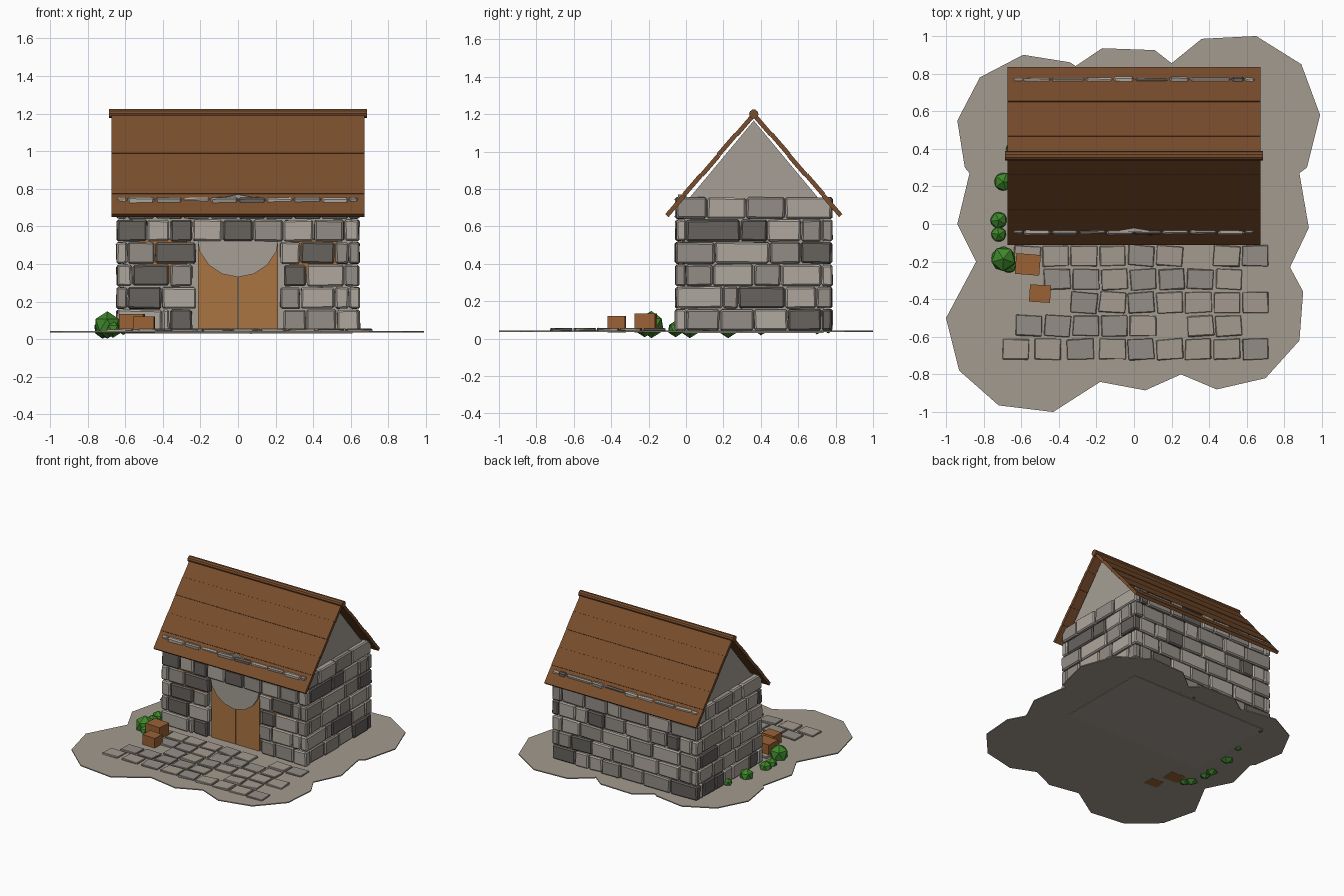
import bpy, bmesh, random
from math import atan2, hypot
from mathutils import Vector, Matrix

random.seed(4)
if "Cube" in bpy.data.objects:
    bpy.data.objects.remove(bpy.data.objects["Cube"], do_unlink=True)


def material(name, r, g, b):
    mat = bpy.data.materials.new(name)
    mat.use_nodes = True
    col = tuple((c / 255) ** 2.2 for c in (r, g, b)) + (1,)
    mat.diffuse_color = col
    bsdf = mat.node_tree.nodes["Principled BSDF"]
    bsdf.inputs["Base Color"].default_value = col
    bsdf.inputs["Roughness"].default_value = 0.9
    return mat


LIGHT = material("light stone", 172, 165, 156)
MID = material("mid stone", 146, 140, 133)
DARK = material("dark stone", 102, 98, 94)
PLASTER = material("plaster", 164, 157, 148)
EARTH = material("earth", 162, 153, 142)
ROOF = material("roof wood", 120, 78, 48)
DOOR = material("door wood", 170, 116, 68)
CRATE = material("crate wood", 152, 98, 56)
LEAF = material("leaf green", 64, 134, 46)
STONES = [LIGHT, MID, DARK]


def finish(name, bm, mats, bevel=0):
    bmesh.ops.recalc_face_normals(bm, faces=bm.faces)
    mesh = bpy.data.meshes.new(name)
    bm.to_mesh(mesh)
    bm.free()
    for m in mats:
        mesh.materials.append(m)
    obj = bpy.data.objects.new(name, mesh)
    bpy.context.collection.objects.link(obj)
    if bevel:
        mod = obj.modifiers.new("worn edges", "BEVEL")
        mod.width = bevel
        mod.segments = 1
    return obj


def add_box(bm, centre, size, rot=None, index=0, wobble=0):
    mat = Matrix.Translation(centre) @ (rot or Matrix()) @ Matrix.Diagonal((*size, 1))
    verts = bmesh.ops.create_cube(bm, size=1, matrix=mat)["verts"]
    for v in verts:
        v.co += Vector([random.uniform(-wobble, wobble) for _ in range(3)])
    for f in {f for v in verts for f in v.link_faces}:
        f.material_index = index


def box(name, lo, hi, mat, bevel=0):
    lo, hi = Vector(lo), Vector(hi)
    bm = bmesh.new()
    add_box(bm, (lo + hi) / 2, hi - lo)
    return finish(name, bm, [mat], bevel)


def prism(name, points, axis, lo, hi, mat):
    """Extrude a flat outline along an axis (x, y or z)."""
    def place(p, h):
        return {"x": (h, *p), "y": (p[0], h, p[1]), "z": (*p, h)}[axis]
    bm = bmesh.new()
    face = bm.faces.new([bm.verts.new(place(p, lo)) for p in points])
    new = bmesh.ops.extrude_face_region(bm, geom=[face])["geom"]
    move = Vector(place((0, 0), hi - lo))
    bmesh.ops.translate(bm, vec=move, verts=[v for v in new if isinstance(v, bmesh.types.BMVert)])
    return finish(name, bm, [mat])


# Ground patch
outline = [(-.94, .55), (-.82, .78), (-.59, .9), (-.34, .86), (-.31, .84), (-.17, .935), (.11, .925),
           (.2, .855), (.36, .985), (.65, 1), (.89, .85), (.99, .58), (.92, .3), (.88, .27), (.93, -.02),
           (.83, -.23), (.9, -.36), (.88, -.62), (.7, -.82), (.44, -.88), (.25, -.8), (.06, -.885),
           (-.18, -.84), (-.43, -1), (-.72, -.965), (-.93, -.78), (-1, -.5), (-.84, -.2), (-.94, 0),
           (-.875, .27), (-.9, .3)]
prism("ground", outline, "z", .034, .042, EARTH)

# Inner walls and gables
BASE, TOP, MIDY = .04, .757, .3625
HX, HY, DEPTH = .645, .418, .055
box("inner_walls", (-.61, -.01, .03), (.61, .735, .74), PLASTER)
prism("gables", [(0, .73), (.725, .73), (MIDY, 1.165)], "x", -.605, .605, PLASTER)


# Stone courses: every run of one letter is a stone, a dot is an opening
def runs(row):
    start = 0
    for i in range(1, len(row) + 1):
        if i == len(row) or row[i] != row[start]:
            yield start, i, row[start]
            start = i


def random_row(length):
    row, flip = "", False
    while len(row) < length:
        letter = random.choice("LLLLMMMD")
        row += (letter.lower() if flip else letter) * random.randint(3, 6)
        flip = not flip
    return row[:length]


def stone_wall(name, rows, along, out, half, reach, full_on):
    along, out = Vector(along), Vector(out)
    turn = Matrix((along, out, (0, 0, 1))).transposed().to_4x4()
    pitch = (TOP - BASE) / len(rows)
    bm = bmesh.new()
    for r, row in enumerate(rows):
        span = half if r % 2 == full_on else half - DEPTH
        cell = 2 * span / len(row)
        for a, b, letter in runs(row):
            if letter == ".":
                continue
            deep = DEPTH + random.uniform(-.006, .004)
            centre = Vector((0, MIDY, BASE + (r + .5) * pitch))
            centre += along * ((a + b) / 2 * cell - span) + out * (reach - DEPTH + deep / 2)
            size = ((b - a) * cell - .006, deep, pitch - .006)
            add_box(bm, centre, size, turn, "LMD".index(letter.upper()), .003)
    return finish(name, bm, STONES, .009)


gap = "." * 12
front = ["LLLLLLlDDD" + gap + "MMMmmmmLLL", "DDDDDLLLLL" + gap + "MMMlllllLL",
         "LLDDDDDMMM" + gap + "DDDLLLLLMM", "MMMMDDDDDD" + gap + "LLLDDDDDMM",
         "DDDDLLLDDDLLLLDDDDMMMMLLLLMMMMLL", "LLLLMMMMllllMMMMDDDDLLLLmmmmLLLL"]
right = ["MMMMMmmmmmLLLLLDDDDD", "LLLLLLmmDDDDDDLLLLMM", "MMMMLLLLLLMMMMLLLLLL",
         "MMMMMLLLLLLLMMMMDDDD", "DDDDDDDDddddLLLLLMMM", "MMMMLLLLLmmmmmLLLLLL"]
stone_wall("front_wall", front, (1, 0, 0), (0, -1, 0), HX, HY, 0)
stone_wall("back_wall", [random_row(32) for _ in front], (1, 0, 0), (0, 1, 0), HX, HY, 0)
stone_wall("east_wall", right, (0, 1, 0), (1, 0, 0), HY, HX, 1)
stone_wall("west_wall", [random_row(20) for _ in right], (0, 1, 0), (-1, 0, 0), HY, HX, 1)

# Door leaves with a round panel above, and shutters behind the stones
for side, name in ((-1, "door_leaf_right"), (1, "door_leaf_left")):
    xs = sorted((side * .003, side * .212))
    box(name, (xs[0], -.03, .045), (xs[1], 0, .56), DOOR)
    box("shutter", (side * .4 - .13, -.04, .3), (side * .4 + .13, -.02, .53), DOOR)
bm = bmesh.new()
bmesh.ops.create_cone(bm, cap_ends=True, segments=16, radius1=.22, radius2=.22, depth=.045,
                      matrix=Matrix.Translation((0, -.02, .55)) @ Matrix.Rotation(atan2(1, 0), 4, "X"))
finish("arch_panel", bm, [PLASTER])

# Roof boards on both slopes, and the ridge pole
RUN, DROP, BOARDS = .465, .54, 5
slope = hypot(RUN, DROP)
for side, name in ((-1, "roof_front"), (1, "roof_back")):
    bm = bmesh.new()
    tilt = Matrix.Rotation(-side * atan2(DROP, RUN), 4, "X")
    for i in range(BOARDS):
        t = (i + .5) / BOARDS
        lift = .003 * (i % 2)
        centre = Vector((0, MIDY + side * RUN * t, 1.197 - DROP * t)) + tilt @ Vector((0, 0, lift))
        add_box(bm, centre, (1.346, slope / BOARDS - .001, .024), tilt)
    finish(name, bm, [ROOF])
bm = bmesh.new()
bmesh.ops.create_cone(bm, cap_ends=True, segments=10, radius1=.025, radius2=.025, depth=1.37,
                      matrix=Matrix.Translation((0, MIDY, 1.2)) @ Matrix.Rotation(atan2(1, 0), 4, "Y"))
finish("ridge_pole", bm, [ROOF])

# Paving in front of the door: x marks a slab
paving = ["xxxxxx.xx", ".xxxxxxx", "..xxxxxxx", "xxxxx.xx", "xxxxxxxxx"]
bm = bmesh.new()
for r, row in enumerate(paving):
    shift = -.57 if r % 2 == 0 else -.56
    for i, mark in enumerate(row):
        if mark == "x":
            spin = Matrix.Rotation(random.uniform(-.08, .08), 4, "Z")
            x = shift + i * .152 - (.06 if r == 4 and i < 3 else 0) * (1 - i / 3)
            add_box(bm, (x, -.17 - r * .124, .047), (.138, .108, .014), spin,
                    random.choice((0, 0, 1)), .004)
finish("paving", bm, [EARTH, MID], .003)

# Crates
for x, y, w, d, top, turn in ((-.565, -.215, .13, .11, .135, -.08), (-.5, -.37, .112, .092, .12, -.06)):
    bm = bmesh.new()
    add_box(bm, (x, y, (top + .033) / 2), (w, d, top - .033), Matrix.Rotation(turn, 4, "Z"))
    finish("crate", bm, [CRATE])

# Bushes and small tufts along the walls
bushes = [(-.695, -.185, .073), (-.665, -.22, .045), (-.72, -.055, .045), (-.72, .02, .05), (-.695, .225, .055),
          (-.65, .4, .035), (-.61, .7, .03), (.07, .76, .025), (.2, .76, .02)]
for x, y, r in bushes:
    bm = bmesh.new()
    height = max(r, .05) + .002
    spin = Matrix.Rotation(random.uniform(0, 3), 4, "Z")
    bmesh.ops.create_icosphere(bm, subdivisions=1, radius=r, matrix=Matrix.Translation((x, y, height)) @ spin)
    finish("bush", bm, [LEAF])
